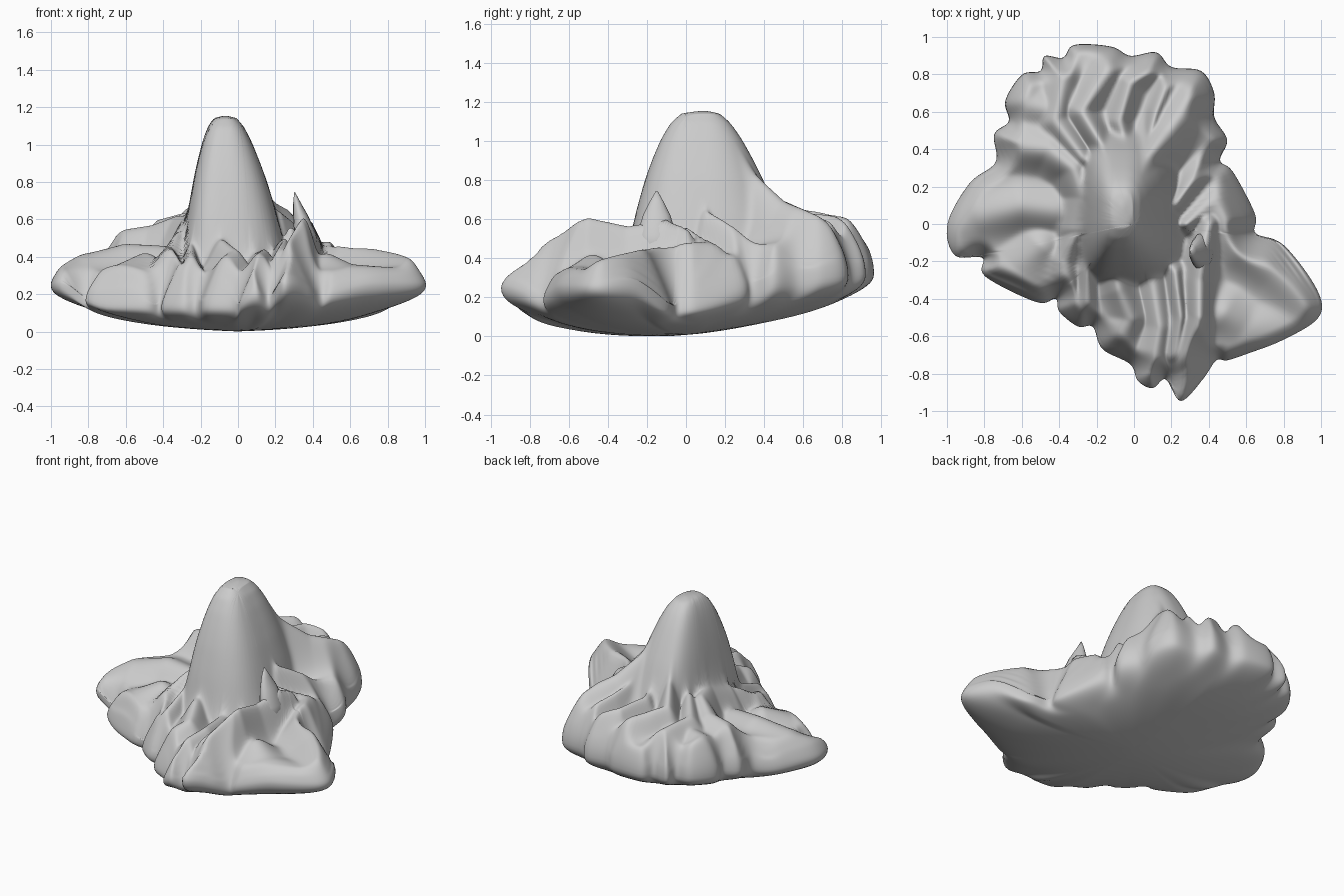
import bpy, bmesh, math
from mathutils import Vector, kdtree

if "Cube" in bpy.data.objects:
    bpy.data.objects.remove(bpy.data.objects["Cube"])

# Lobed outline seen from above
OUTLINE = [(.65,-.05),(.80,-.11),(.98,-.35),(.99,-.50),(.80,-.62),(.62,-.69),(.50,-.73),(.44,-.73),
 (.37,-.83),(.25,-.95),(.17,-.83),(.10,-.88),(.02,-.84),(-.02,-.75),(-.17,-.67),(-.22,-.55),
 (-.30,-.55),(-.40,-.47),(-.42,-.40),(-.52,-.42),(-.80,-.28),(-.81,-.18),(-.96,-.17),(-1,0),
 (-.88,.22),(-.74,.33),(-.75,.48),(-.67,.55),(-.69,.66),(-.60,.80),(-.50,.82),(-.48,.90),
 (-.38,.89),(-.32,.96),(-.12,.95),(-.02,.90),(.12,.92),(.20,.84),(.36,.82),(.43,.70),
 (.43,.57),(.50,.45),(.46,.34),(.53,.28),(.65,.05)]

# Folds: width, then crest points (x, y, z)
LEFT_FOLDS = [
 (.13, (-.42,.08,.46),(-.6,.1,.47),(-.8,.06,.42),(-.95,.0,.36)),
 (.10, (-.7,.43,.53),(-.45,.4,.57),(-.32,.3,.62),(-.27,.15,.62),(-.3,-.02,.56)),
 (.07, (-.3,-.02,.56),(-.37,-.2,.47),(-.36,-.45,.4)),
 (.13, (-.5,-.12,.42),(-.62,-.25,.36),(-.75,-.23,.33)),
 (.05, (-.22,-.05,.6),(-.25,-.25,.47),(-.25,-.5,.38)),
 (.08, (-.6,.72,.53),(-.56,.64,.54),(-.42,.6,.55))]
FRONT_FOLDS = [
 (.08, (-.12,-.2,.5),(-.08,-.35,.49),(-.02,-.5,.44),(-.1,-.65,.38)),
 (.07, (.1,-.3,.42),(.14,-.55,.44),(.09,-.82,.4)),
 (.075, (.4,.0,.55),(.38,-.1,.61),(.35,-.3,.57),(.35,-.5,.61),(.3,-.7,.53),(.26,-.92,.42)),
 (.05, (.22,-.25,.48),(.25,-.5,.5),(.22,-.7,.44))]
RIGHT_FOLDS = [
 (.13, (.45,.08,.48),(.58,-.12,.48),(.75,-.24,.44),(.95,-.42,.4)),
 (.12, (.48,-.48,.42),(.6,-.55,.36),(.85,-.52,.34)),
 (.06, (.22,.1,.65),(.36,.3,.52),(.47,.43,.48)),
 (.06, (.28,.0,.56),(.45,.15,.48),(.57,.1,.44))]
BACK_FOLDS = [
 (.11, (0,.2,1.0),(.08,.36,.82),(.19,.5,.69),(.3,.65,.63),(.36,.75,.58)),
 (.06, (-.04,.42,.64),(-.08,.55,.64),(-.02,.75,.62),(.12,.86,.58)),
 (.07, (-.12,.28,.9),(-.17,.42,.73),(-.28,.6,.65),(-.15,.8,.62),(-.1,.9,.58)),
 (.07, (-.27,.35,.64),(-.42,.55,.6),(-.37,.8,.58),(-.4,.88,.54)),
 (.045, (.07,.42,.68),(.12,.6,.63),(.2,.8,.58))]
SEGS = [(w, a, b) for w, *pts in LEFT_FOLDS + FRONT_FOLDS + RIGHT_FOLDS + BACK_FOLDS
        for a, b in zip(pts, pts[1:])]


def smoothstep(a, b, v):
    v = min(1, max(0, (v - a) / (b - a)))
    return v * v * (3 - 2 * v)


def smooth_max(a, b, k):
    h = max(0, k - abs(a - b)) / k
    return max(a, b) + h * h * k / 4


# Peak height by normalised distance from its axis, steeper at the front and left
PEAK = [(0, 1.155), (.2, 1.14), (.35, 1.09), (.5, 1.01), (.65, .91), (.8, .8), (1, .62), (1.15, .45), (1.4, .25), (99, .2)]


def peak(x, y):
    dx, dy = x + .06, y - .1
    ax = (-dx / .21) ** 1.5 if dx < 0 else dx / .27
    ay = (-dy / .36) ** 1.5 if dy < 0 else dy / .37
    u = (ax ** 2.3 + ay ** 2.3) ** (1 / 2.3)
    for (u0, z0), (u1, z1) in zip(PEAK, PEAK[1:]):
        if u <= u1:
            return z0 + (z1 - z0) * (u - u0) / (u1 - u0)


# Rim height: low along the front sides, raised at the tips and the back
def mid(p):
    r = math.hypot(p[0], p[1])
    front = .13 + .12 * smoothstep(.78, .98, r)
    back = smoothstep(-.05, .5, p[1])
    return front + (.235 + .09 * max(p[1], 0) - front) * back


def top_height(x, y):
    base = .31 + .17 * smoothstep(-.1, .55, y)
    z = base
    for w, a, b in SEGS:
        ex, ey = b[0] - a[0], b[1] - a[1]
        f = min(1, max(0, ((x - a[0]) * ex + (y - a[1]) * ey) / (ex * ex + ey * ey)))
        d2 = ((x - a[0] - f * ex) ** 2 + (y - a[1] - f * ey) ** 2) / (w * w)
        if d2 < 6:
            z = max(z, base + (a[2] + f * (b[2] - a[2]) - base) * math.exp(-d2))
    z = smooth_max(peak(x, y), z, .06)
    # Rounded fall-off toward the rim
    near, _, d = kd.find((x, y, 0))
    back = smoothstep(-.1, .6, y)
    m = mid(near)
    amp = (.48 - m) * (1 - back) + .27 * back
    env = m + amp * (d / (.19 - .07 * back)) ** (.72 - .17 * back) + 3 * d * d
    return max(m, -smooth_max(-z, -env, .04)) if d > .015 else min(z, env)


def catmull(pts, n):
    out = []
    m = len(pts)
    for i in range(m):
        p0, p1, p2, p3 = (Vector(pts[(i + j) % m]) for j in (-1, 0, 1, 2))
        for s in range(n):
            t = s / n
            out.append(.5 * (2 * p1 + (p2 - p0) * t + (2 * p0 - 5 * p1 + 4 * p2 - p3) * t * t
                             + (3 * p1 - p0 - 3 * p2 + p3) * t ** 3))
    return out


rim = catmull(OUTLINE, 8)
N = len(rim)
soft = [sum((rim[(i + k) % N] for k in range(-14, 15)), Vector((0, 0))) / 29 for i in range(N)]
kd = kdtree.KDTree(N)
for i, r in enumerate(rim):
    kd.insert((r.x, r.y, 0), i)
kd.balance()

# Body: folded top surface and smooth dished underside meeting at the rim
bm = bmesh.new()


def add_ring(t, top):
    ring = []
    for r, s in zip(rim, soft):
        if top:
            p = r * t
            z = top_height(p.x, p.y) if t < 1 else mid(r)
        else:
            p = r.lerp(s, min(1, (1 - t) * 5)) * t
            floor = .07 * p.x ** 2 + .03 * abs(p.x) + .1 * (p.y + .2) ** 2 + .03 * smoothstep(-.1, .5, p.y)
            z = mid(r) - (mid(r) - min(floor, mid(r) - .02)) * (1 - t ** 3.5) ** (1 / 2.5)
        ring.append(bm.verts.new((p.x, p.y, z)))
    return ring


TOP, LOW = 68, 22
rings = [add_ring(1 - (1 - i / TOP) ** 1.35, True) for i in range(1, TOP + 1)]
rings += [add_ring(1 - (i / LOW) ** 2, False) for i in range(1, LOW)]
for a, b in zip(rings, rings[1:]):
    for i in range(N):
        j = (i + 1) % N
        bm.faces.new((a[i], b[i], b[j], a[j]))
for ring, z in ((rings[0], top_height(0, 0)), (rings[-1], .004)):
    c = bm.verts.new((0, 0, z))
    for i in range(N):
        bm.faces.new((ring[i], ring[(i + 1) % N], c))
bmesh.ops.recalc_face_normals(bm, faces=bm.faces)
mesh = bpy.data.meshes.new("folded_body")
bm.to_mesh(mesh)
bm.free()
mesh.shade_smooth()
body = bpy.data.objects.new("folded_body", mesh)
bpy.context.collection.objects.link(body)
sm = body.modifiers.new("soften", 'SMOOTH')
sm.factor, sm.iterations = .5, 5

# Pointed fin beside the peak
bm = bmesh.new()
levels = [(.38, .37, .075, .1), (.52, .36, .06, .1), (.62, .335, .04, .07), (.69, .315, .02, .035), (.745, .303, .002, .004)]
prev = None
for z, cx, rx, ry in levels:
    ring = [bm.verts.new((cx + rx * math.cos(a * math.tau / 16), -.15 + ry * math.sin(a * math.tau / 16), z))
            for a in range(16)]
    if prev:
        for i in range(16):
            j = (i + 1) % 16
            bm.faces.new((prev[i], prev[j], ring[j], ring[i]))
    else:
        bm.faces.new(ring[::-1])
    prev = ring
bm.faces.new(prev)
mesh = bpy.data.meshes.new("pointed_fin")
bm.to_mesh(mesh)
bm.free()
mesh.shade_smooth()
bpy.context.collection.objects.link(bpy.data.objects.new("pointed_fin", mesh))
